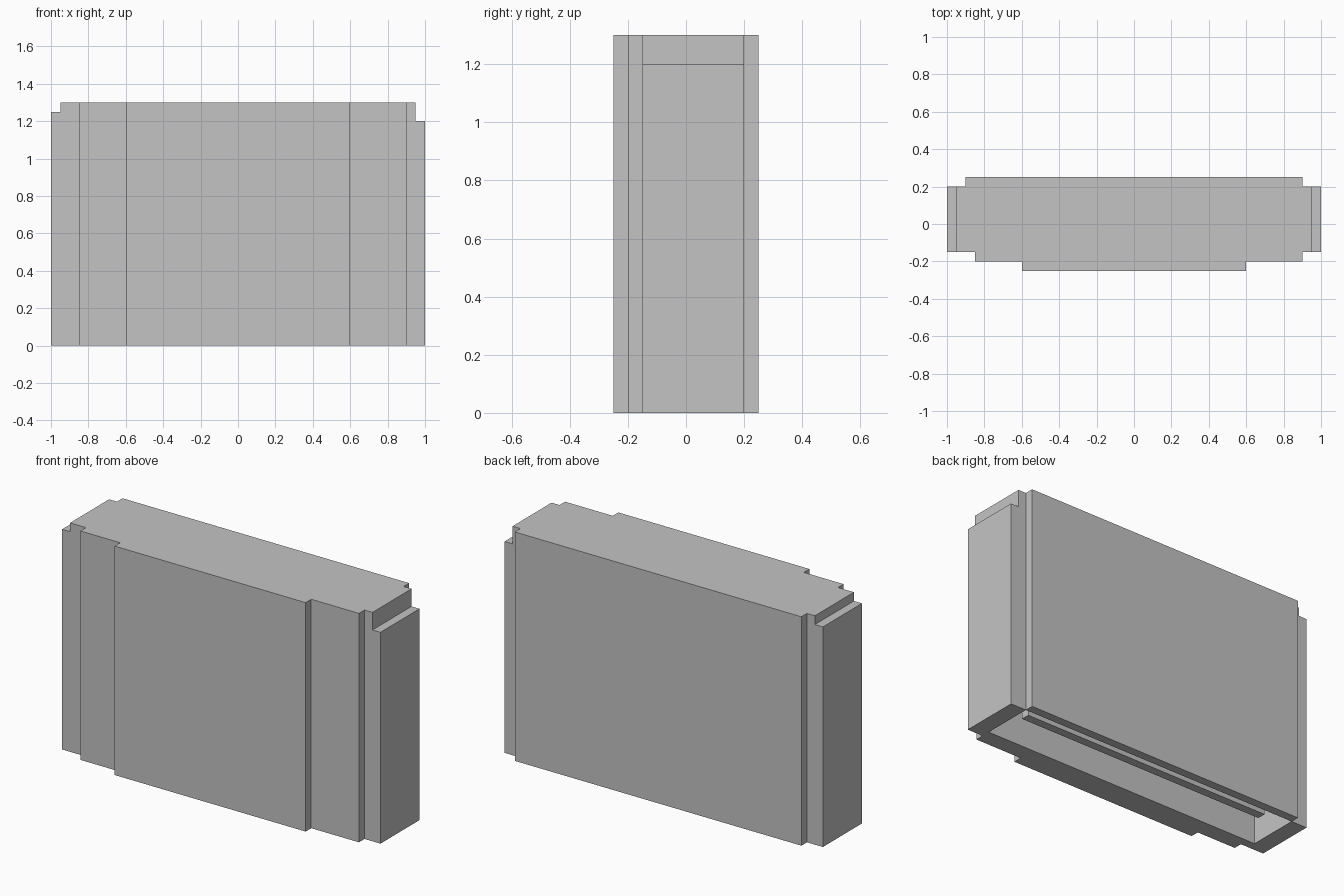
import bpy
import bmesh

cube = bpy.data.objects.get("Cube")
if cube:
    bpy.data.objects.remove(cube, do_unlink=True)

GREY = (0.55, 0.55, 0.55, 1)
mat = bpy.data.materials.new("plain_grey")
mat.use_nodes = True
mat.diffuse_color = GREY
mat.node_tree.nodes["Principled BSDF"].inputs["Base Color"].default_value = GREY

TOP = 1.3      # overall height
CEILING = 1.2  # top of the hollow inside


def box(name, x, y, z):
    """Box from (min, max) pairs on each axis."""
    bm = bmesh.new()
    bmesh.ops.create_cube(bm, size=1)
    spans = (x, y, z)
    for v in bm.verts:
        v.co = [lo if c < 0 else hi for c, (lo, hi) in zip(v.co, spans)]
    mesh = bpy.data.meshes.new(name)
    bm.to_mesh(mesh)
    bm.free()
    mesh.materials.append(mat)
    obj = bpy.data.objects.new(name, mesh)
    bpy.context.collection.objects.link(obj)
    return obj


# Stepped front wall: inner layer, offset middle layer, narrow raised panel
box("front_wall", (-0.9, 0.9), (-0.15, -0.1), (0, CEILING))
box("front_layer", (-0.85, 0.9), (-0.2, -0.15), (0, TOP))
box("front_panel", (-0.6, 0.6), (-0.25, -0.2), (0, TOP))

# Back wall
box("back_wall", (-0.9, 0.9), (0.2, 0.25), (0, TOP))

# End walls of unequal height
box("right_end_wall", (-1, -0.9), (-0.15, 0.2), (0, 1.25))
box("left_end_wall", (0.9, 1), (-0.15, 0.2), (0, CEILING))

# Lid, overlapping the end walls
box("lid", (-0.95, 0.95), (-0.15, 0.2), (CEILING, TOP))

# Divider inside the hollow, open underneath
box("inner_divider", (-0.8, 0.8), (0.05, 0.1), (0.05, CEILING))
